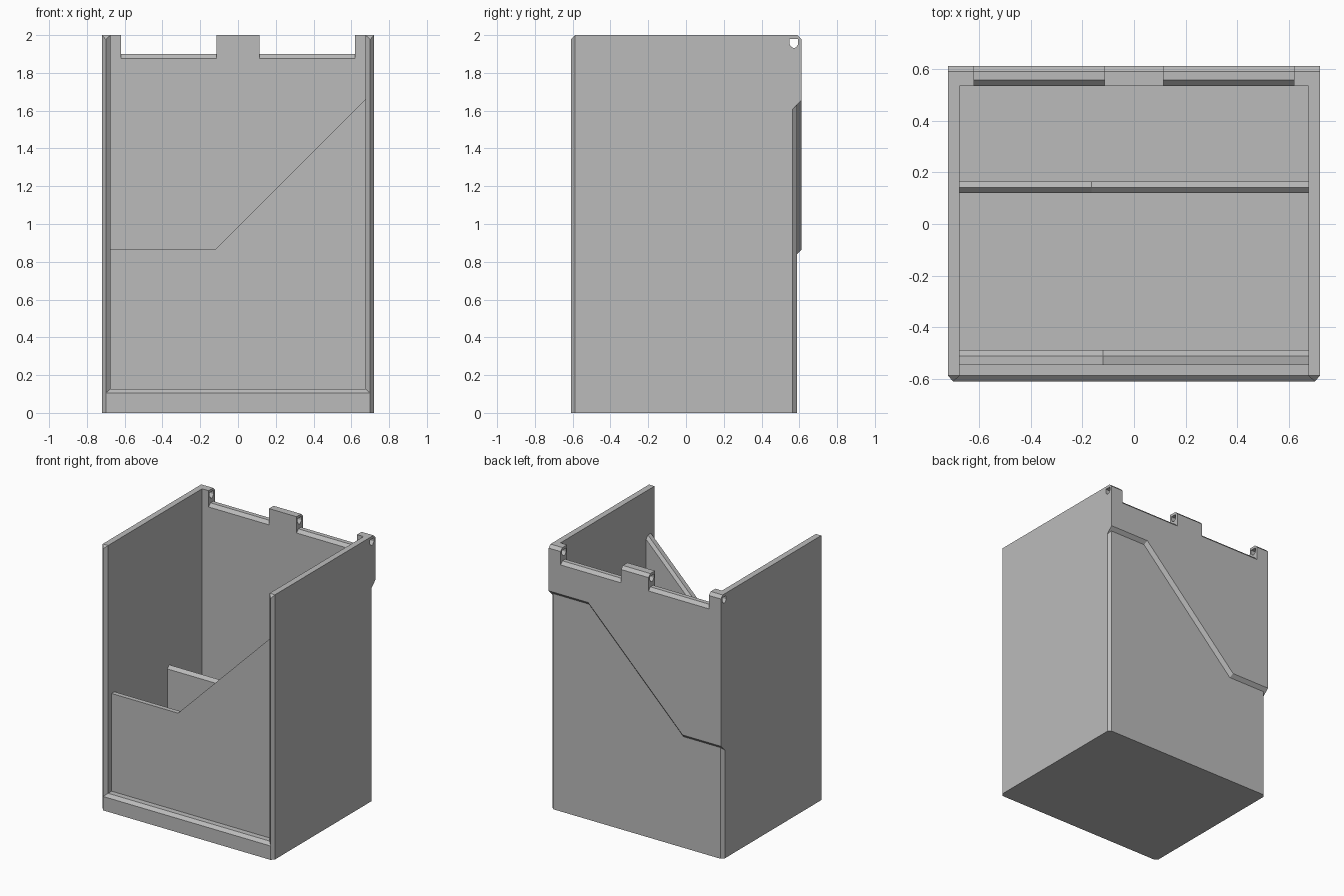
import bpy, bmesh

cube = bpy.data.objects.get("Cube")
if cube:
    bpy.data.objects.remove(cube, do_unlink=True)

grey = bpy.data.materials.new("plain_grey")
grey.use_nodes = True
colour = (0.5, 0.5, 0.5, 1)
grey.diffuse_color = colour
grey.node_tree.nodes["Principled BSDF"].inputs["Base Color"].default_value = colour

W, WI, RIDGE = 0.72, 0.675, 0.70      # outer, inner and ridge half widths
FRONT, BACK, BACK_IN = -0.61, 0.612, 0.535
BEVEL = 0.023


def loft(name, rings, edit=None):
    """Skin equal-length rings of points and cap both ends."""
    bm = bmesh.new()
    loops = [[bm.verts.new(p) for p in ring] for ring in rings]
    n = len(loops[0])
    for a, b in zip(loops, loops[1:]):
        for i in range(n):
            j = (i + 1) % n
            bm.faces.new((a[i], a[j], b[j], b[i]))
    bm.faces.new(loops[0])
    bm.faces.new(loops[-1])
    if edit:
        edit(bm, loops)
    bmesh.ops.recalc_face_normals(bm, faces=bm.faces)
    mesh = bpy.data.meshes.new(name)
    bm.to_mesh(mesh)
    bm.free()
    mesh.materials.append(grey)
    obj = bpy.data.objects.new(name, mesh)
    bpy.context.collection.objects.link(obj)
    return obj


def along_x(name, profile, x0, x1):
    return loft(name, [[(x, y, z) for y, z in profile] for x in (x0, x1)])


def along_z(name, plan, z0, z1, edit=None):
    return loft(name, [[(x, y, z) for x, y in plan] for z in (z0, z1)], edit)


def mitre_top(bm, loops):
    """Slope the front end of a wall top down to its ridge."""
    inner, ridge, outer = loops[1][:3]
    bmesh.ops.connect_verts(bm, verts=[inner, outer])
    ridge.co.z -= BEVEL


# Side walls with a pointed front edge
for name, s in (("left_wall", 1), ("right_wall", -1)):
    plan = [(s * x, y) for x, y in ((WI, FRONT + BEVEL), (RIDGE, FRONT),
                                    (W, FRONT + BEVEL), (W, BACK_IN), (WI, BACK_IN))]
    along_z(name, plan, 0, 2, mitre_top)

# Floor and front lip
along_x("floor", [(-0.545, 0), (BACK_IN, 0), (BACK_IN, 0.05), (-0.545, 0.05)], -WI, WI)
along_x("front_lip", [(FRONT, 0), (FRONT, 0.105), (FRONT + BEVEL, 0.127),
                      (-0.5, 0.127), (-0.5, 0)], -RIDGE, RIDGE)


# Sloped panels that share one diagonal top line
def panel(name, low, layers):
    rings = []
    for y, drop in layers:
        top = [(-WI, low), (low - 0.985, low), (WI, 1.66)]
        rings.append([(-WI, y, 0.04)] + [(x, y, z - drop) for x, z in top] + [(WI, y, 0.04)])
    loft(name, rings)


panel("front_panel", 0.865, [(-0.545, 0), (-0.51, 0), (-0.487, BEVEL)])
panel("inner_divider", 0.82, [(0.12, BEVEL), (0.142, 0), (0.165, BEVEL)])

# Back wall with bevelled corners
along_z("back_wall", [(-W, BACK_IN), (W, BACK_IN), (W, 0.565), (RIDGE, 0.587),
                      (-RIDGE, 0.587), (-W, 0.565)], 0, 1.85)

# Thicker upper back with a bevelled stepped lower edge
rings = []
for y, d in ((0.565, 0.047), (BACK, 0)):
    k = d * (2 ** 0.5 - 1)
    edge = [(-W, 0.865 - d), (-0.4 + k, 0.865 - d), (0.39 + k, 1.655 - d), (W, 1.655 - d)]
    rings.append([(x, y, z) for x, z in edge + [(W, 1.85), (-W, 1.85)]])
loft("upper_back", rings)

# Bevelled rims in the two notches
NOTCH_IN, NOTCH_OUT = 0.115, 0.62
rim = [(BACK_IN, 1.85), (BACK_IN, 1.877), (0.557, 1.9), (0.59, 1.9), (BACK, 1.877), (BACK, 1.85)]
for name, x0, x1 in (("left_rim", NOTCH_IN, NOTCH_OUT), ("right_rim", -NOTCH_OUT, -NOTCH_IN)):
    along_x(name, rim, x0, x1)

# Hinge blocks, bored for a pin
bore = along_x("pin_bore", [(0.548, 1.98), (0.594, 1.98), (0.594, 1.952), (0.583, 1.936),
                            (0.571, 1.931), (0.559, 1.936), (0.548, 1.952)], -1, 1)
bore.hide_render = True
block = [(BACK_IN, 1.85), (BACK_IN, 2), (0.59, 2), (BACK, 1.978), (BACK, 1.85)]
for name, x0, x1 in (("left_hinge_block", NOTCH_OUT, W),
                     ("middle_hinge_block", -NOTCH_IN, NOTCH_IN),
                     ("right_hinge_block", -W, -NOTCH_OUT)):
    obj = along_x(name, block, x0, x1)
    cut = obj.modifiers.new("pin_hole", "BOOLEAN")
    cut.operation = "DIFFERENCE"
    cut.solver = "EXACT"
    cut.object = bore
    bpy.context.view_layer.objects.active = obj
    bpy.ops.object.modifier_apply(modifier=cut.name)
bpy.data.objects.remove(bore, do_unlink=True)
